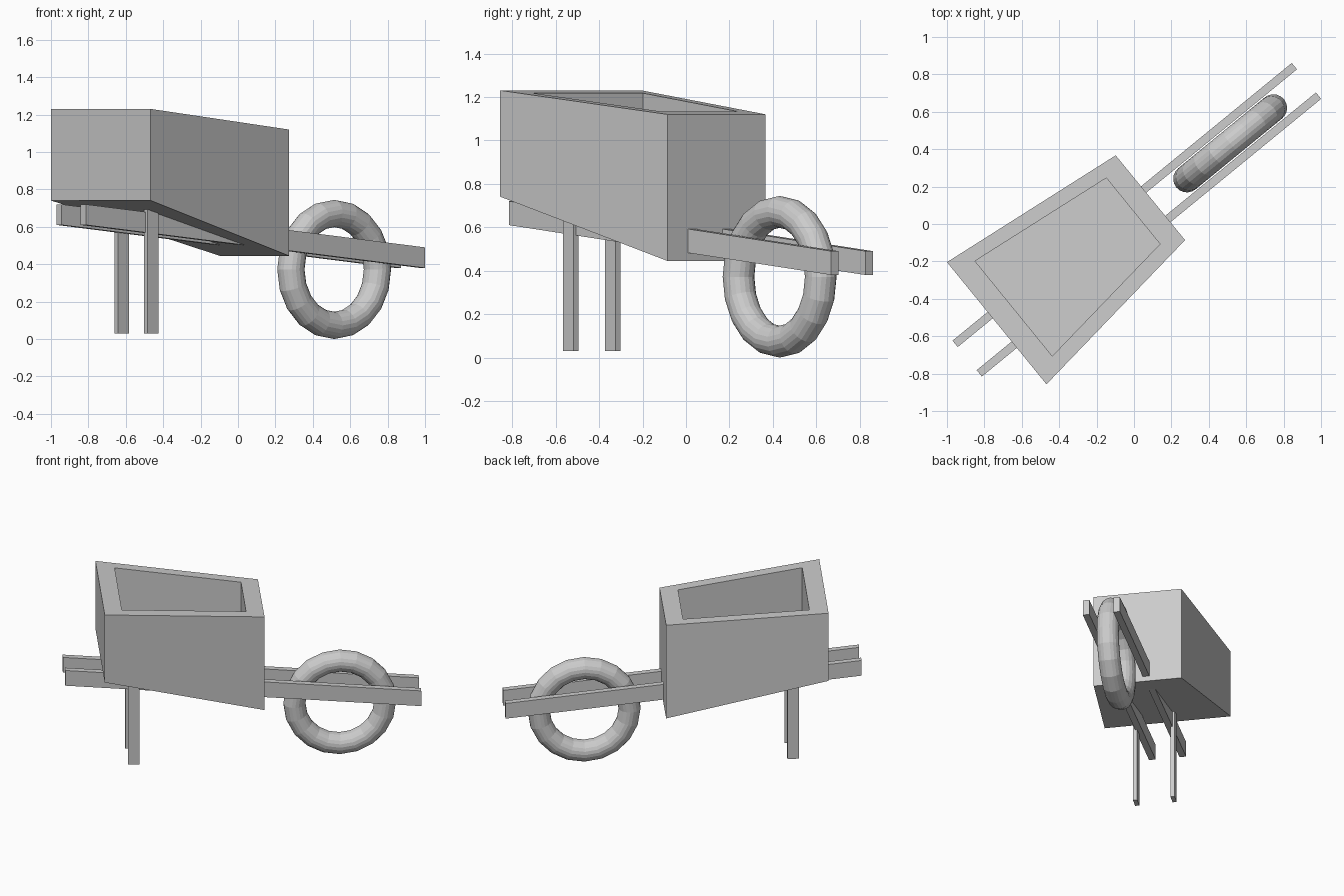
import bpy, bmesh, math
from mathutils import Matrix, Vector

if "Cube" in bpy.data.objects:
    bpy.data.objects.remove(bpy.data.objects["Cube"])

ANGLE = math.radians(39.3)           # heading of the barrow in plan
D = Vector((math.cos(ANGLE), math.sin(ANGLE), 0))    # along the barrow
N = Vector((-math.sin(ANGLE), math.cos(ANGLE), 0))   # across the barrow
MID = 0.008                          # centre line of rails, legs and wheel

grey = bpy.data.materials.new("plain grey")
grey.diffuse_color = (0.6, 0.6, 0.6, 1)
grey.use_nodes = True
grey.node_tree.nodes["Principled BSDF"].inputs["Base Color"].default_value = grey.diffuse_color


def place(s, t, z):
    return D * s + N * t + Vector((0, 0, z))


def make(name, bm):
    bmesh.ops.recalc_face_normals(bm, faces=bm.faces)
    me = bpy.data.meshes.new(name)
    bm.to_mesh(me)
    bm.free()
    me.materials.append(grey)
    ob = bpy.data.objects.new(name, me)
    bpy.context.collection.objects.link(ob)
    return ob


def stack(name, rings):
    """Skin a list of four-point rings and cap both ends."""
    bm = bmesh.new()
    rings = [[bm.verts.new(p) for p in r] for r in rings]
    for a, b in zip(rings, rings[1:]):
        for i in range(4):
            j = (i + 1) % 4
            bm.faces.new((a[i], a[j], b[j], b[i]))
    bm.faces.new(rings[0][::-1])
    bm.faces.new(rings[-1])
    return make(name, bm)


def bar(name, s0, s1, t, width, low, high):
    """Upright-ended bar; low and high are z at both ends."""
    def ring(z):
        return [place(s, t + w * width / 2, zz) for s, w, zz in
                ((s0, -1, z[0]), (s1, -1, z[1]), (s1, 1, z[1]), (s0, 1, z[0]))]
    return stack(name, [ring(low), ring(high)])


# Tray: tapered plan, sloping rim and floor, hollow inside
outer = [(-1.0, -0.204), (-0.468, -0.857), (0.273, -0.086), (-0.098, 0.367)]
inner = [(-0.85, -0.198), (-0.437, -0.706), (0.139, -0.107), (-0.148, 0.246)]


def on_plane(points, z_back, z_front):
    ring = []
    for x, y in points:
        f = (Vector((x, y, 0)).dot(D) + 0.901) / 1.058
        ring.append((x, y, z_back + (z_front - z_back) * f))
    return ring


stack("tray", [on_plane(outer, 0.74, 0.445), on_plane(outer, 1.23, 1.12),
               on_plane(inner, 1.23, 1.12), on_plane(inner, 0.85, 0.74)])

# Rails and legs on both sides
for side, label in ((1, "left"), (-1, "right")):
    bar(label + "_rail", -1.146, 1.198, MID + side * 0.102, 0.044,
        (0.61, 0.38), (0.72, 0.49))
    bar(label + "_leg", -0.733, -0.657, MID + side * 0.125, 0.028,
        (0.03, 0.03), (0.70, 0.70))

# Wheel: faceted ring standing between the rails
bm = bmesh.new()
R, r, SEG = 0.299, 0.073, 20
grid = []
for i in range(SEG):
    a = 2 * math.pi * i / SEG
    row = []
    for j in range(SEG):
        b = 2 * math.pi * j / SEG
        q = R + r * math.cos(b)
        row.append(bm.verts.new(place(0.671 + q * math.cos(a),
                                      MID + r * math.sin(b),
                                      R + r + q * math.sin(a))))
    grid.append(row)
for i in range(SEG):
    for j in range(SEG):
        k, m = (i + 1) % SEG, (j + 1) % SEG
        bm.faces.new((grid[i][j], grid[k][j], grid[k][m], grid[i][m]))
make("wheel", bm)
